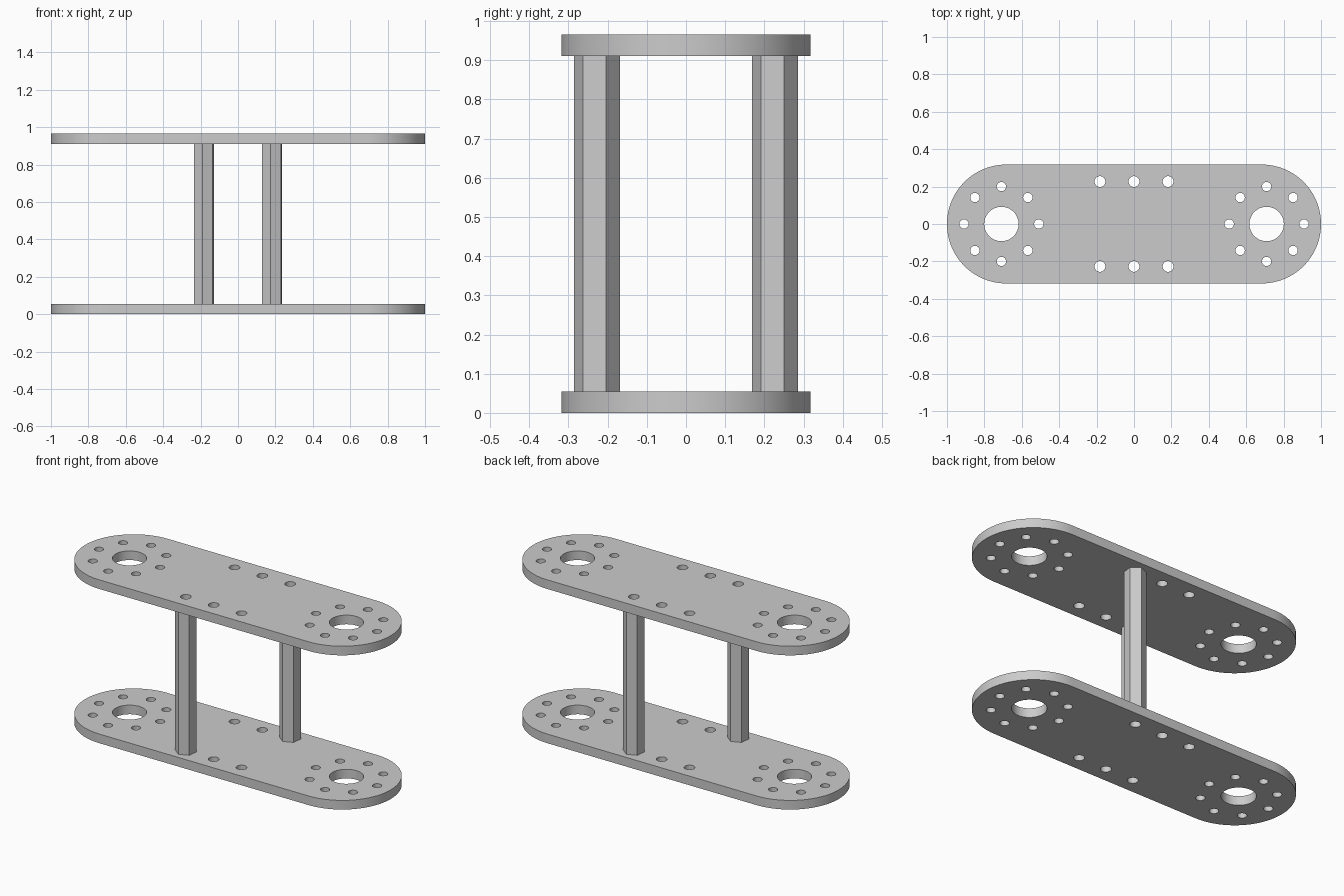
import bpy, bmesh, math

if "Cube" in bpy.data.objects:
    bpy.data.objects.remove(bpy.data.objects["Cube"])

grey = bpy.data.materials.new("grey metal")
grey.diffuse_color = (0.6, 0.6, 0.6, 1)
grey.use_nodes = True
grey.node_tree.nodes["Principled BSDF"].inputs["Base Color"].default_value = grey.diffuse_color

PLATE_T, TOP_Z = 0.054, 0.965
HALF_W, PIVOT, BOLT_X, BOLT_Y = 0.318, 0.709, 0.182, 0.227


def circle(cx, cy, r, n, start=0.0):
    return [(cx + r * math.cos(start + math.tau * i / n),
             cy + r * math.sin(start + math.tau * i / n)) for i in range(n)]


def extruded(name, loops, z0, z1):
    """Solid from an outline loop followed by hole loops."""
    cu = bpy.data.curves.new(name, 'CURVE')
    cu.dimensions, cu.fill_mode = '2D', 'BOTH'
    cu.extrude = (z1 - z0) / 2
    for pts in loops:
        s = cu.splines.new('POLY')
        s.points.add(len(pts) - 1)
        for p, (x, y) in zip(s.points, pts):
            p.co = (x, y, 0, 1)
        s.use_cyclic_u = True
    tmp = bpy.data.objects.new(name + "_profile", cu)
    bpy.context.collection.objects.link(tmp)
    bpy.context.view_layer.update()
    me = bpy.data.meshes.new_from_object(
        tmp.evaluated_get(bpy.context.evaluated_depsgraph_get()))
    bpy.data.objects.remove(tmp)
    bm = bmesh.new()
    bm.from_mesh(me)
    bmesh.ops.remove_doubles(bm, verts=bm.verts, dist=1e-5)
    bmesh.ops.recalc_face_normals(bm, faces=bm.faces)
    bmesh.ops.translate(bm, verts=bm.verts, vec=(0, 0, (z0 + z1) / 2))
    bm.to_mesh(me)
    bm.free()
    me.materials.clear()
    me.materials.append(grey)
    ob = bpy.data.objects.new(name, me)
    bpy.context.collection.objects.link(ob)
    bpy.ops.object.select_all(action='DESELECT')
    ob.select_set(True)
    bpy.context.view_layer.objects.active = ob
    bpy.ops.object.shade_smooth_by_angle(angle=math.radians(30))
    return ob


# Plate outline: rounded slot shape
outline = []
for side in (1, -1):
    for i in range(49):
        a = -math.pi / 2 + math.pi * i / 48
        outline.append((side * (1 - HALF_W + HALF_W * math.cos(a)),
                        side * HALF_W * math.sin(a)))

# Plate holes: pivot holes with bolt rings, and two rows of three
holes = []
for sx in (-1, 1):
    holes.append(circle(sx * PIVOT, 0, 0.092, 48))
    for cx, cy in circle(sx * PIVOT, 0, 0.2, 8):
        holes.append(circle(cx, cy, 0.025, 24))
for sy in (-1, 1):
    for k in (-1, 0, 1):
        holes.append(circle(k * BOLT_X, sy * BOLT_Y, 0.029, 24))

extruded("bottom_plate", [outline] + holes, 0, PLATE_T)
extruded("top_plate", [outline] + holes, TOP_Z - PLATE_T, TOP_Z)

# Hexagonal hollow standoffs on opposite corners
for name, s in (("front_standoff", -1), ("back_standoff", 1)):
    cx, cy = s * BOLT_X, s * BOLT_Y
    extruded(name, [circle(cx, cy, 0.059, 6, math.radians(82.4)),
                    circle(cx, cy, 0.029, 24)], PLATE_T, TOP_Z - PLATE_T)
